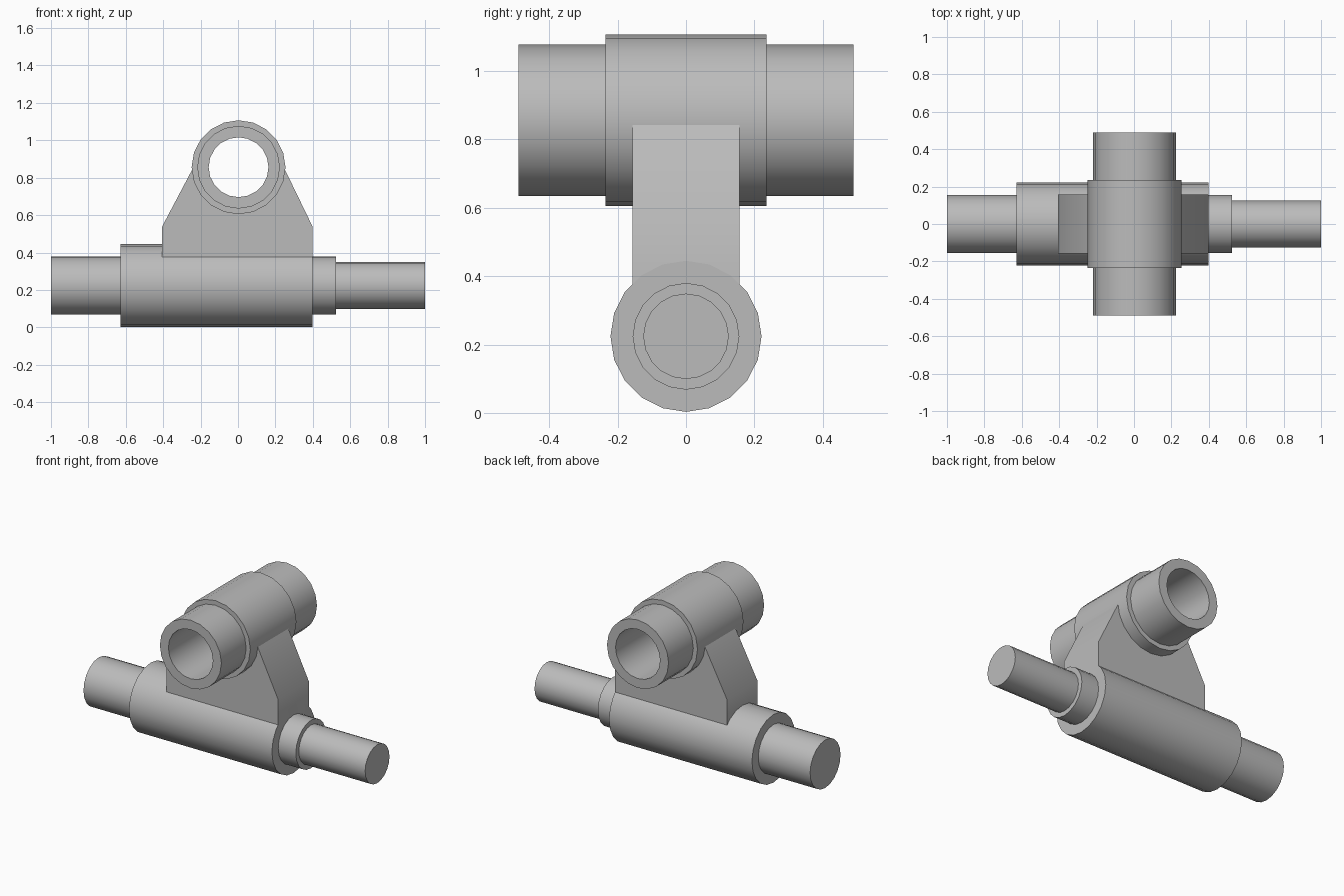
import bpy, bmesh, math
from mathutils import Vector

if "Cube" in bpy.data.objects:
    bpy.data.objects.remove(bpy.data.objects["Cube"])

SIDES = 20
SHAFT_Z, PIPE_X, PIPE_Z = 0.224, 0.003, 0.856
COLLAR_R = 0.251

grey = bpy.data.materials.new("plain grey")
grey.use_nodes = True
colour = (0.5, 0.5, 0.5, 1)
grey.diffuse_color = colour
grey.node_tree.nodes["Principled BSDF"].inputs["Base Color"].default_value = colour


def finish(name, bm):
    bmesh.ops.recalc_face_normals(bm, faces=bm.faces)
    mesh = bpy.data.meshes.new(name)
    bm.to_mesh(mesh)
    bm.free()
    mesh.materials.append(grey)
    obj = bpy.data.objects.new(name, mesh)
    bpy.context.collection.objects.link(obj)
    bpy.ops.object.select_all(action='DESELECT')
    obj.select_set(True)
    bpy.context.view_layer.objects.active = obj
    bpy.ops.object.shade_smooth_by_angle(angle=math.radians(30))
    return obj


def turned(name, profile, axis, centre, hollow=False):
    """Turn (position, radius) pairs round an axis; solid ends or a closed ring."""
    bm = bmesh.new()
    side = Vector((0, 1, 0)) if axis.x else Vector((1, 0, 0))
    rings = []
    for pos, radius in profile:
        ring = []
        for i in range(SIDES):
            a = math.tau * i / SIDES
            offset = side * math.sin(a) + Vector((0, 0, math.cos(a)))
            ring.append(bm.verts.new(centre + axis * pos + offset * radius))
        rings.append(ring)
    pairs = list(zip(rings, rings[1:]))
    if hollow:
        pairs.append((rings[-1], rings[0]))
    else:
        bm.faces.new(rings[0])
        bm.faces.new(rings[-1])
    for a, b in pairs:
        for i in range(SIDES):
            j = (i + 1) % SIDES
            bm.faces.new((a[i], a[j], b[j], b[i]))
    return finish(name, bm)


# Stepped horizontal shaft with its thick sleeve
turned("stepped_shaft",
       [(-1, 0.156), (-0.628, 0.156), (-0.628, 0.221), (0.398, 0.221),
        (0.398, 0.156), (0.524, 0.156), (0.524, 0.125), (1, 0.125)],
       Vector((1, 0, 0)), Vector((0, 0, SHAFT_Z)))

# Open cross pipe with a raised collar
turned("cross_pipe",
       [(-0.49, 0.16), (-0.49, 0.221), (-0.236, 0.221), (-0.236, COLLAR_R),
        (0.236, COLLAR_R), (0.236, 0.221), (0.49, 0.221), (0.49, 0.16)],
       Vector((0, 1, 0)), Vector((PIPE_X, 0, PIPE_Z)), hollow=True)

# Web joining the shaft to the collar, hollowed to cradle the pipe
outline = [(0.398, 0.3), (0.398, 0.54), (PIPE_X + 0.247, 0.845)]
for i in range(11):
    a = -math.pi * i / 10
    outline.append((PIPE_X + 0.228 * math.cos(a), PIPE_Z + 0.228 * math.sin(a)))
outline += [(PIPE_X - 0.247, 0.845), (-0.405, 0.54), (-0.405, 0.3)]
bm = bmesh.new()
face = bm.faces.new([bm.verts.new((x, -0.157, z)) for x, z in outline])
grown = bmesh.ops.extrude_face_region(bm, geom=[face])
bmesh.ops.translate(bm, vec=(0, 0.314, 0),
                    verts=[v for v in grown["geom"] if isinstance(v, bmesh.types.BMVert)])
finish("support_web", bm)
